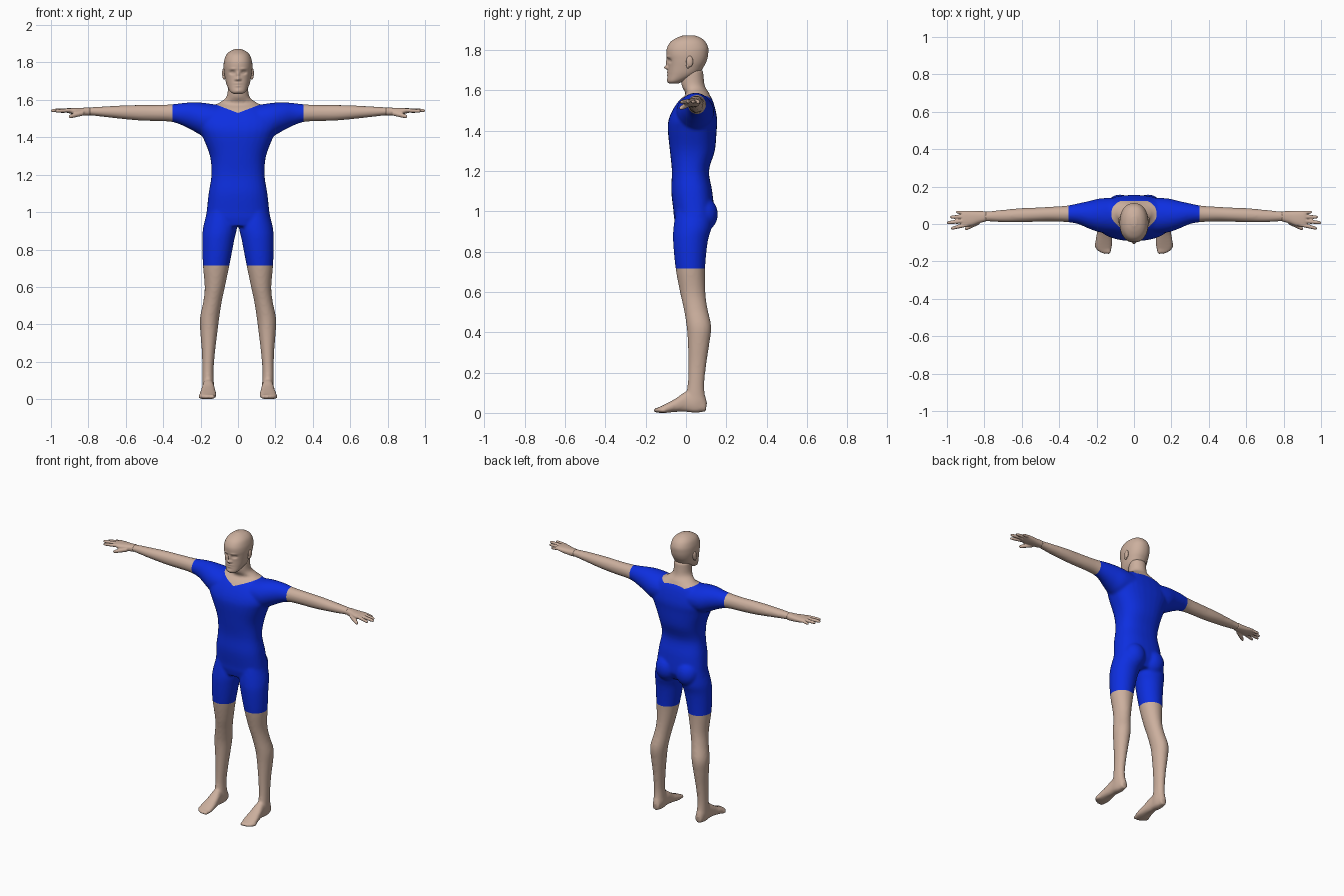
import bpy, bmesh, math
from mathutils import Vector, Matrix


def material(name, rgb):
    m = bpy.data.materials.new(name)
    m.diffuse_color = (*rgb, 1)
    return m


SKIN = material("skin", (0.60, 0.43, 0.34))
BLUE = material("blue suit", (0.004, 0.028, 0.75))


def spline(keys, steps):
    """Catmull-Rom interpolation through rows of numbers."""
    out = []
    for i in range(len(keys) - 1):
        p = [keys[max(i - 1, 0)], keys[i], keys[i + 1], keys[min(i + 2, len(keys) - 1)]]
        for s in range(steps):
            t = s / steps
            out.append([0.5 * (2 * b + (c - a) * t + (2 * a - 5 * b + 4 * c - d) * t * t
                               + (3 * b - a - 3 * c + d) * t ** 3) for a, b, c, d in zip(*p)])
    return out + [list(keys[-1])]


def loft(bm, keys, axis, power=2.0, steps=4, n=32, mirror=False):
    """Oval sections (t, a0, a1, b0, b1) along an axis; Z: a=x b=y, X: a=y b=z, Y: a=x b=z."""
    for side in ((1, -1) if mirror else (1,)):
        rings = []
        for t, a0, a1, b0, b1 in spline(keys, steps):
            ring = []
            for k in range(n):
                c, s = math.cos(math.tau * k / n), math.sin(math.tau * k / n)
                a = (a0 + a1) / 2 + (a1 - a0) / 2 * math.copysign(abs(c) ** (2 / power), c)
                b = (b0 + b1) / 2 + (b1 - b0) / 2 * math.copysign(abs(s) ** (2 / power), s)
                x, y, z = {"Z": (a, b, t), "X": (t, a, b), "Y": (a, t, b)}[axis]
                ring.append(bm.verts.new((x * side, y, z)))
            rings.append(ring)
        for r, q in zip(rings, rings[1:]):
            for k in range(n):
                bm.faces.new((r[k], r[(k + 1) % n], q[(k + 1) % n], q[k]))
        bm.faces.new(rings[0])
        bm.faces.new(rings[-1])


def blob(bm, center, radii, mirror=False):
    for side in ((1, -1) if mirror else (1,)):
        m = Matrix.Translation((center[0] * side, *center[1:])) @ Matrix.Diagonal((*radii, 1))
        bmesh.ops.create_uvsphere(bm, u_segments=24, v_segments=16, radius=1, matrix=m)


def finish(bm, name, mats=(SKIN,)):
    bmesh.ops.recalc_face_normals(bm, faces=bm.faces)
    me = bpy.data.meshes.new(name)
    bm.to_mesh(me)
    bm.free()
    for m in mats:
        me.materials.append(m)
    me.shade_smooth()
    ob = bpy.data.objects.new(name, me)
    bpy.context.collection.objects.link(ob)
    return ob


def fuse(ob, voxel, smooth):
    """Merge overlapping parts into one smooth skin."""
    r = ob.modifiers.new("fuse", "REMESH")
    r.mode, r.voxel_size = "VOXEL", voxel
    s = ob.modifiers.new("relax", "SMOOTH")
    s.factor, s.iterations = 0.5, smooth
    bpy.context.view_layer.update()
    me = bpy.data.meshes.new_from_object(ob.evaluated_get(bpy.context.evaluated_depsgraph_get()))
    ob.modifiers.clear()
    ob.data = me
    me.shade_smooth()


# --- body: torso, neck, arms, legs and feet ---
bm = bmesh.new()
torso = [(0.925, -0.05, 0.11, 0.15), (0.97, -0.06, 0.135, 0.172), (1.0, -0.062, 0.14, 0.168),
         (1.1, -0.073, 0.13, 0.157), (1.2, -0.07, 0.114, 0.142), (1.3, -0.08, 0.143, 0.150),
         (1.4, -0.09, 0.152, 0.188), (1.45, -0.087, 0.155, 0.21), (1.5, -0.067, 0.147, 0.21),
         (1.55, -0.033, 0.132, 0.17), (1.58, 0.005, 0.115, 0.11)]
loft(bm, [(z, -w, w, f, b) for z, f, b, w in torso], "Z", power=2.4)
neck = [(1.55, -0.01, 0.125, 0.14), (1.585, -0.002, 0.115, 0.10), (1.61, -0.017, 0.098, 0.066),
        (1.64, -0.024, 0.09, 0.056), (1.70, -0.02, 0.085, 0.054)]
loft(bm, [(z, -w, w, f, b) for z, f, b, w in neck], "Z")
blob(bm, (0.075, 0.085, 0.985), (0.075, 0.073, 0.085), mirror=True)
loft(bm, [(0.10, -0.05, 0.14, 1.41, 1.572), (0.18, -0.045, 0.137, 1.405, 1.584),
          (0.24, -0.025, 0.123, 1.435, 1.587), (0.30, 0.0, 0.11, 1.465, 1.583),
          (0.36, 0.01, 0.098, 1.483, 1.576), (0.45, 0.014, 0.092, 1.487, 1.573),
          (0.52, 0.012, 0.088, 1.489, 1.573), (0.60, 0.009, 0.085, 1.496, 1.571),
          (0.70, 0.009, 0.076, 1.507, 1.566), (0.78, 0.014, 0.068, 1.516, 1.561),
          (0.81, 0.012, 0.068, 1.518, 1.558)], "X", mirror=True)
loft(bm, [(1.0, 0.02, 0.165, -0.05, 0.13), (0.92, 0.006, 0.186, -0.062, 0.127),
          (0.85, 0.02, 0.191, -0.064, 0.108), (0.72, 0.045, 0.188, -0.052, 0.095),
          (0.60, 0.07, 0.178, -0.03, 0.096), (0.52, 0.087, 0.186, -0.012, 0.106),
          (0.43, 0.101, 0.204, 0.003, 0.125), (0.35, 0.111, 0.201, 0.009, 0.117),
          (0.25, 0.123, 0.193, 0.011, 0.102), (0.15, 0.131, 0.191, 0.009, 0.091),
          (0.09, 0.129, 0.191, 0.0, 0.094), (0.05, 0.126, 0.191, -0.01, 0.105),
          (0.01, 0.132, 0.184, -0.01, 0.095)], "Z", mirror=True)
loft(bm, [(0.10, 0.135, 0.18, 0.008, 0.06), (0.05, 0.13, 0.19, 0.0, 0.09),
          (0.0, 0.127, 0.191, 0.005, 0.105), (-0.05, 0.12, 0.199, 0.005, 0.072),
          (-0.10, 0.115, 0.208, 0.0, 0.045), (-0.135, 0.12, 0.203, 0.0, 0.028)],
     "Y", power=2.4, mirror=True)
for x, y, r in ((0.137, -0.143, 0.017), (0.158, -0.142, 0.012), (0.175, -0.136, 0.012),
                (0.189, -0.126, 0.011), (0.201, -0.113, 0.011)):
    blob(bm, (x, y, 0.013), (r, 0.02, 0.013), mirror=True)
body = finish(bm, "body", (SKIN, BLUE))
fuse(body, 0.008, 6)

# suit edges: cut hem, sleeves and neckline, then colour by position
neckline = [((s * a, b, c), d) for s in (1, -1) for a, b, c, d in
            ((-0.38, 0, 1, 1.53), (-1, 0, 0, -0.125), (-1, -1, 0, -0.205))] + [((0, -1, 0), -0.122)]
bm = bmesh.new()
bm.from_mesh(body.data)


def cut(normal, offset, near=lambda c: True):
    n = Vector(normal)
    faces = [f for f in bm.faces if near(f.calc_center_median())]
    geom = faces + list({e for f in faces for e in f.edges}) + list({v for f in faces for v in f.verts})
    bmesh.ops.bisect_plane(bm, geom=geom, dist=1e-5, plane_co=n * (offset / n.dot(n)), plane_no=n)


cut((0, 0, 1), 0.715)
for s in (1, -1):
    cut((s, 0, 0), 0.35)
for normal, offset in neckline:
    cut(normal, offset, lambda c: c.z > 1.5 and abs(c.x) < 0.16)
for f in bm.faces:
    c = f.calc_center_median()
    collar = all(Vector(n).dot(c) > d for n, d in neckline)
    f.material_index = 0 if collar or abs(c.x) > 0.35 or c.z < 0.715 else 1
    f.smooth = True
bm.to_mesh(body.data)
bm.free()

# --- head: dense loft with the face pushed in and out ---
bm = bmesh.new()
head = [(1.632, -0.082, -0.04, 0.022), (1.645, -0.091, -0.01, 0.042), (1.68, -0.090, 0.06, 0.060),
        (1.72, -0.089, 0.09, 0.070), (1.75, -0.092, 0.104, 0.075), (1.78, -0.097, 0.11, 0.077),
        (1.81, -0.094, 0.11, 0.074), (1.84, -0.076, 0.096, 0.063), (1.86, -0.045, 0.072, 0.043),
        (1.872, -0.012, 0.04, 0.016)]
loft(bm, [(z, -w, w, f, b) for z, f, b, w in head], "Z", power=2.2, steps=8, n=96)
# x, z, width, height, push along y
face = [(0, 1.712, 0.011, 0.009, -0.019), (0, 1.735, 0.007, 0.018, -0.010),
        (0, 1.688, 0.018, 0.005, -0.006), (0, 1.682, 0.02, 0.002, 0.004),
        (0, 1.675, 0.015, 0.005, -0.005), (0, 1.648, 0.015, 0.01, -0.004)]
for s in (1, -1):
    face += [(s * 0.031, 1.746, 0.013, 0.009, 0.013), (s * 0.031, 1.746, 0.007, 0.004, -0.006),
             (s * 0.028, 1.766, 0.018, 0.006, -0.004), (s * 0.013, 1.709, 0.005, 0.005, -0.006)]
for v in bm.verts:
    if v.co.y < -0.02:
        v.co.y += sum(p * math.exp(-((v.co.x - x) / w) ** 2 - ((v.co.z - z) / h) ** 2)
                      for x, z, w, h, p in face)
finish(bm, "head")

# --- ears ---
for s, side in ((1, "left"), (-1, "right")):
    bm = bmesh.new()
    blob(bm, (s * 0.076, 0.018, 1.742), (0.009, 0.017, 0.028))
    blob(bm, (s * 0.074, 0.01, 1.722), (0.008, 0.009, 0.014))
    finish(bm, side + "_ear")


# --- hands ---
def finger(bm, base, tip, r):
    keys = []
    for t, k in ((0, 1), (0.3, 1), (0.6, 0.95), (0.85, 0.85), (0.95, 0.6), (1, 0.2)):
        x, y, z = Vector(base).lerp(Vector(tip), t)
        keys.append((x, y - r * k, y + r * k, z - r * k, z + r * k))
    loft(bm, keys, "X", steps=2, n=16)


for s, side in ((1, "left"), (-1, "right")):
    bm = bmesh.new()
    loft(bm, [(0.79, 0.014, 0.068, 1.516, 1.56), (0.83, 0.004, 0.069, 1.517, 1.558),
              (0.87, -0.011, 0.071, 1.521, 1.558), (0.905, -0.013, 0.071, 1.529, 1.557),
              (0.92, -0.009, 0.066, 1.533, 1.554)], "X", power=2.4)
    finger(bm, (0.89, -0.003, 1.545), (0.98, -0.024, 1.54), 0.0105)
    finger(bm, (0.89, 0.019, 1.545), (1.002, 0.006, 1.543), 0.011)
    finger(bm, (0.89, 0.040, 1.545), (0.985, 0.037, 1.541), 0.0105)
    finger(bm, (0.89, 0.059, 1.544), (0.953, 0.064, 1.537), 0.0095)
    finger(bm, (0.825, 0.012, 1.53), (0.905, -0.027, 1.51), 0.013)
    bmesh.ops.scale(bm, vec=(s, 1, 1), verts=bm.verts)
    fuse(finish(bm, side + "_hand"), 0.004, 3)
